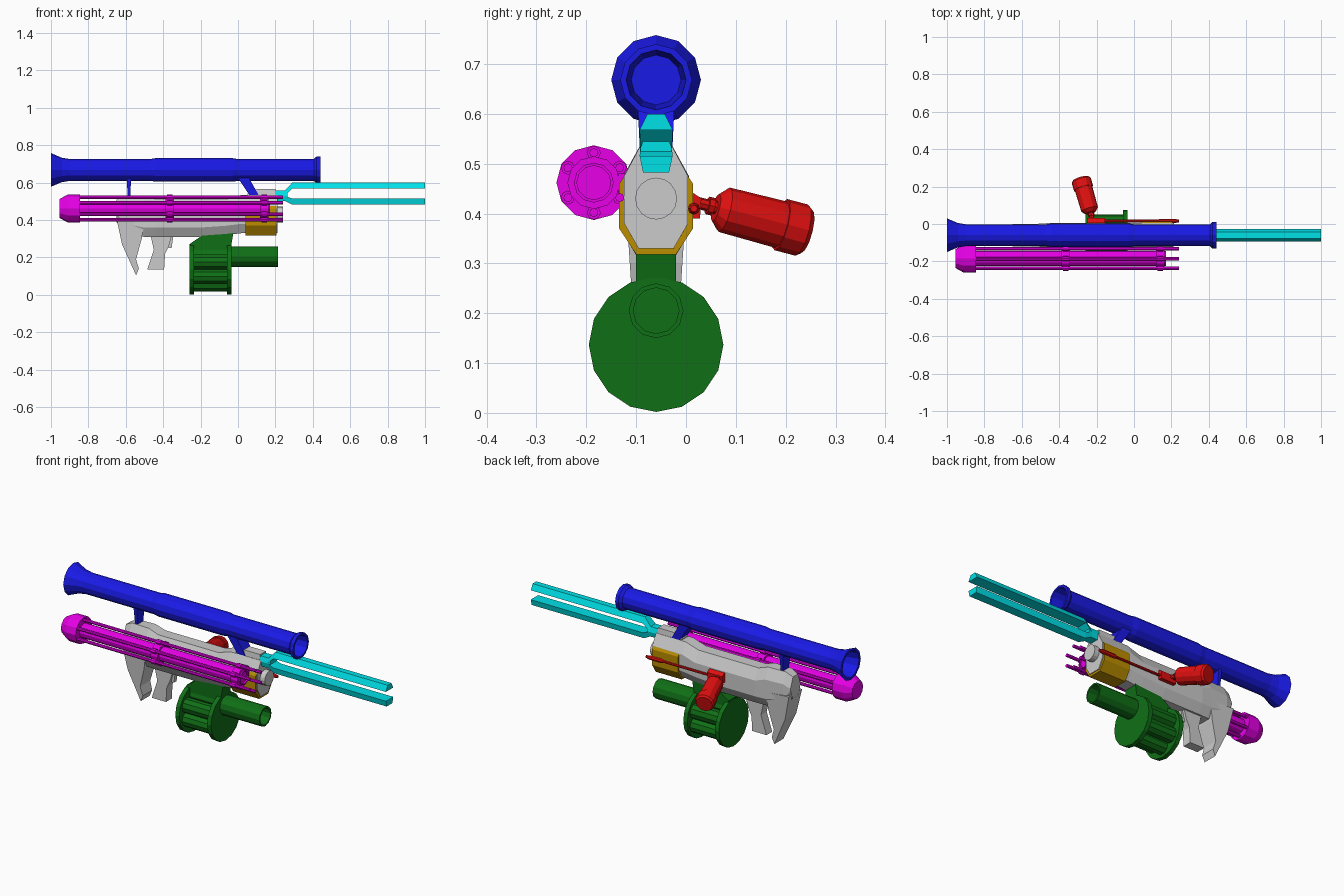
import bpy, bmesh, math
from mathutils import Vector

if "Cube" in bpy.data.objects:
    bpy.data.objects.remove(bpy.data.objects["Cube"])

Y0 = -0.06  # centre line of the main weapon


def material(name, rgb):
    m = bpy.data.materials.new(name)
    m.diffuse_color = (*rgb, 1)
    m.use_nodes = True
    m.node_tree.nodes["Principled BSDF"].inputs["Base Color"].default_value = m.diffuse_color
    return m


BLUE = material("blue", (0.01, 0.01, 0.8))
CYAN = material("cyan", (0.0, 0.75, 0.8))
PINK = material("magenta", (0.8, 0.0, 0.8))
GREEN = material("green", (0.005, 0.16, 0.008))
RED = material("red", (0.75, 0.005, 0.005))
GOLD = material("gold", (0.5, 0.27, 0.0))


def skin(name, rings, mat=None):
    """Bridge equal-length rings of points and cap both ends."""
    bm = bmesh.new()
    vs = [[bm.verts.new(p) for p in r] for r in rings]
    n = len(vs[0])
    for a, b in zip(vs, vs[1:]):
        for i in range(n):
            j = (i + 1) % n
            bm.faces.new((a[i], a[j], b[j], b[i]))
    bm.faces.new(vs[0][::-1])
    bm.faces.new(vs[-1])
    bmesh.ops.recalc_face_normals(bm, faces=bm.faces)
    me = bpy.data.meshes.new(name)
    bm.to_mesh(me)
    bm.free()
    ob = bpy.data.objects.new(name, me)
    bpy.context.collection.objects.link(ob)
    if mat:
        me.materials.append(mat)
    return ob


def lathe(name, profile, origin, mat=None, sides=12, axis=(1, 0, 0)):
    """Turn (distance, radius) pairs round an axis through origin."""
    d = Vector(axis).normalized()
    u = d.cross(Vector((0, 0, 1))).normalized()
    v = u.cross(d)
    rings = []
    for t, r in profile:
        c = Vector(origin) + d * t
        rings.append([c + (u * math.cos(a) + v * math.sin(a)) * r
                      for a in (2 * math.pi * i / sides for i in range(sides))])
    return skin(name, rings, mat)


def loft(name, sections, mat=None):
    """Sections: x followed by (half width, z) pairs, mirrored about Y0."""
    rings = []
    for x, *half in sections:
        right = [(x, Y0 + w, z) for w, z in half]
        left = [(x, Y0 - w, z) for w, z in reversed(half)]
        rings.append(right + left)
    return skin(name, rings, mat)


def plate(name, outline, w, mat=None, tip_w=None):
    """Side outline in x, z given a thickness, optionally narrower low down."""
    zs = [z for _, z in outline]
    lo, hi = min(zs), max(zs)
    tw = w if tip_w is None else tip_w

    def half(z):
        return tw + (w - tw) * (z - lo) / (hi - lo)
    return skin(name, [[(x, Y0 + s * half(z), z) for x, z in outline] for s in (-1, 1)], mat)


# Grey receiver with chamfered edges
def body(x, lo, hi, w):
    return (x, (w * .5, hi), (w, hi - .06), (w, lo + .05), (w * .55, lo))


loft("receiver", [body(-.65, .39, .51, .045), body(-.61, .33, .53, .055),
                  body(-.50, .31, .53, .062), body(-.44, .31, .51, .066),
                  body(-.20, .31, .51, .066), body(-.06, .32, .51, .066),
                  body(.02, .33, .535, .066), body(.21, .33, .535, .064)])
loft("top_rail", [(.05, (.03, .54), (.035, .50)), (.10, (.026, .565), (.035, .50)),
                  (.20, (.026, .565), (.035, .50))])
lathe("muzzle", [(.18, .042), (.24, .042)], (0, Y0, .43), sides=16)
plate("stock", [(-.65, .41), (-.62, .27), (-.545, .105), (-.53, .14), (-.545, .19),
                (-.515, .30), (-.50, .40)], .06, tip_w=.04)
plate("grip", [(-.47, .33), (-.45, .24), (-.485, .135), (-.395, .135), (-.39, .22),
               (-.37, .26), (-.35, .33)], .026)
plate("trigger", [(-.38, .32), (-.37, .25), (-.355, .25), (-.345, .32)], .012)

# Gold front shroud
loft("shroud", [(x, (.064, .475), (.074, .46), (.074, .37), (.04, .318)) for x in (.04, .205)], GOLD)

# Blue tube launcher with brackets
lathe("launcher_tube", [(-.85, .05), (-1, .075), (-1, .09), (-.925, .058), (-.47, .058),
                        (-.44, .063), (-.03, .063), (0, .058), (.405, .058), (.42, .072),
                        (.44, .072), (.44, .06), (.3, .05)], (0, Y0, .668), BLUE)
plate("rear_bracket", [(-.595, .64), (-.59, .52), (-.575, .52), (-.572, .64)], .036, BLUE, .025)
plate("front_bracket", [(-.01, .64), (.06, .535), (.11, .535), (.05, .64)], .038, BLUE, .033)

# Cyan twin rails
loft("rail_base", [(x, (.022, .557), (.032, .53), (.026, .502)) for x in (.19, .265)], CYAN)
loft("upper_rail", [(.25, (.022, .557), (.032, .53)), (.29, (.017, .60), (.033, .568)),
                    (1, (.017, .60), (.033, .568))], CYAN)
loft("lower_rail", [(.25, (.032, .53), (.026, .502)), (.29, (.033, .515), (.026, .482)),
                    (1, (.033, .515), (.026, .482))], CYAN)

# Magenta rotary gun
GUN = (0, -.185, .462)
lathe("rotary_housing", [(-.955, .05), (-.91, .075), (-.845, .075)], GUN, PINK)
lathe("rotary_core", [(-.85, .04), (.17, .04), (.17, .034), (.08, .034)], GUN, PINK)
for x in (-.365, .14):
    lathe("barrel_clamp", [(x - .022, .053), (x + .022, .053)], GUN, PINK)
for i in range(6):
    a = math.pi / 2 + i * math.pi / 3
    p = (0, GUN[1] + .06 * math.cos(a), GUN[2] + .06 * math.sin(a))
    lathe("rotary_barrel", [(-.85, .009), (.24, .009)], p, PINK, 8)
    for x in (-.365, .14):
        lathe("barrel_collar", [(x - .014, .014), (x + .014, .014)], p, PINK, 8)
plate_y = (-.135, -.11)
for x in (-.365, .14):
    skin("gun_mount", [[(x - .02, y, .44), (x + .02, y, .44), (x + .02, y, .48), (x - .02, y, .48)]
                       for y in plate_y], PINK)

# Green drum launcher
DRUM = (0, Y0, .137)
for a, b in ((-.26, -.235), (-.06, -.035)):
    lathe("drum_plate", [(a, .135), (b, .135)], DRUM, GREEN, 16)
lathe("drum_core", [(-.24, .07), (-.05, .07)], DRUM, GREEN)
for i in range(6):
    a = math.pi / 2 + i * math.pi / 3
    lathe("drum_chamber", [(-.24, .042), (-.05, .042)],
          (0, Y0 + .078 * math.cos(a), DRUM[2] + .078 * math.sin(a)), GREEN, 10)
lathe("grenade_barrel", [(-.04, .055), (.215, .055), (.215, .046), (.06, .046)],
      (0, Y0, .205), GREEN)
plate("drum_mount", [(-.255, .24), (-.255, .275), (-.18, .325), (-.025, .33), (-.04, .24)], .04, GREEN)

# Red sprayer tank, valve and pipe
TILT = (-.055, .19, -.05)
lathe("tank", [(0, .028), (.018, .046), (.14, .048), (.14, .053), (.185, .053), (.195, .045)],
      (-.232, .06, .412), RED, 12, TILT)
lathe("tank_neck", [(-.05, .012), (-.018, .012), (-.018, .018), (-.006, .018), (-.006, .013), (.01, .013)],
      (-.232, .06, .412), RED, 8, TILT)
skin("valve_block", [[(x, .002, .39), (x, .028, .39), (x, .031, .43), (x, .012, .443), (x, .002, .443)]
                     for x in (-.25, -.155)], RED)
lathe("spray_pipe", [(-.17, .007), (.13, .007), (.14, .012), (.215, .012), (.24, .007)],
      (0, .016, .41), RED, 8)
